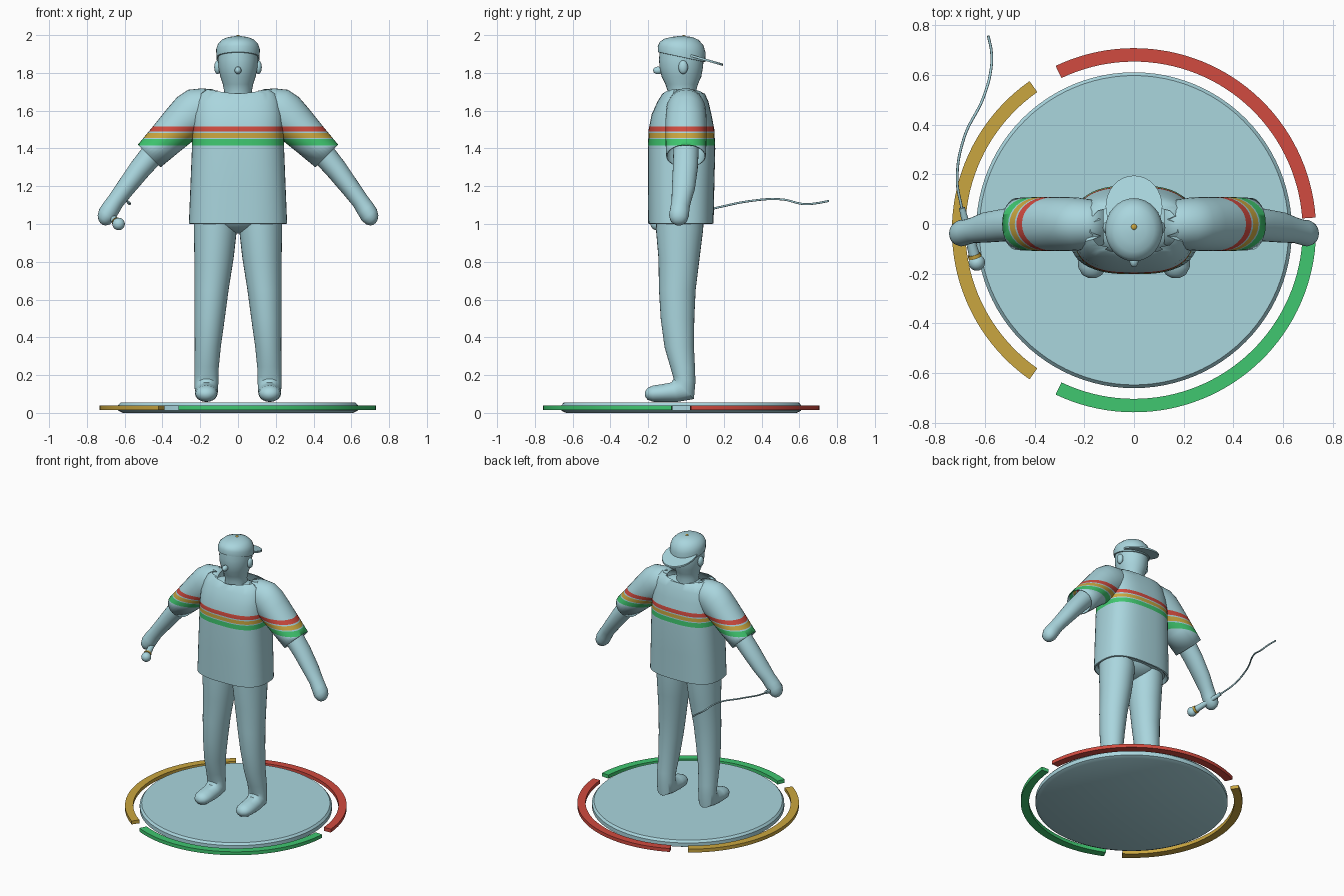
import bpy, bmesh, math
from mathutils import Vector


def material(name, rgb):
    m = bpy.data.materials.new(name)
    m.diffuse_color = (*rgb, 1)
    return m


BLUE = material("pale_blue", (0.40, 0.67, 0.73))
RED = material("red", (0.64, 0.07, 0.05))
GOLD = material("gold", (0.59, 0.38, 0.05))
GREEN = material("green", (0.05, 0.57, 0.16))
STRIPES = [(1.489, 1.516, 1), (1.456, 1.481, 2), (1.416, 1.449, 3)]


def ring(c, a, b, tx=0, ty=0, n=32, p=1.0):
    """Oval section: half width a, half depth b, tilted by tx / ty degrees."""
    tx, ty = math.radians(tx), math.radians(ty)
    u = Vector((math.cos(tx), 0, math.sin(tx))) * a
    v = Vector((0, math.cos(ty), math.sin(ty))) * b
    pts = []
    for i in range(n):
        t = 2 * math.pi * i / n
        cs, sn = math.cos(t), math.sin(t)
        pts.append(Vector(c) + u * math.copysign(abs(cs) ** p, cs)
                   + v * math.copysign(abs(sn) ** p, sn))
    return pts


def skin(name, rings, mat=BLUE, caps=(True, True), mirror=False, striped=False,
         angle=40, shell=0):
    """Join a list of equal-length sections into one surface."""
    bm = bmesh.new()
    loops = [[bm.verts.new(q) for q in r] for r in rings]
    n = len(loops[0])
    for lo, hi in zip(loops, loops[1:]):
        for i in range(n):
            j = (i + 1) % n
            bm.faces.new((lo[i], lo[j], hi[j], hi[i]))
    for use, loop in zip(caps, (loops[0], loops[-1])):
        if use:
            bm.faces.new(loop)
    bmesh.ops.recalc_face_normals(bm, faces=bm.faces[:])
    if striped:  # cut level bands and colour them by height
        for lo, hi, _ in STRIPES:
            for z in (lo, hi):
                bmesh.ops.bisect_plane(bm, geom=bm.verts[:] + bm.edges[:] + bm.faces[:],
                                       plane_co=(0, 0, z), plane_no=(0, 0, 1))
        for f in bm.faces:
            z = f.calc_center_median().z
            for lo, hi, k in STRIPES:
                if lo < z < hi:
                    f.material_index = k
    me = bpy.data.meshes.new(name)
    bm.to_mesh(me)
    bm.free()
    for m in ([BLUE, RED, GOLD, GREEN] if striped else [mat]):
        me.materials.append(m)
    me.polygons.foreach_set("use_smooth", [True] * len(me.polygons))
    me.set_sharp_from_angle(angle=math.radians(angle))
    ob = bpy.data.objects.new(name, me)
    bpy.context.collection.objects.link(ob)
    if shell:
        ob.modifiers.new("thickness", 'SOLIDIFY').thickness = shell
    if mirror:
        ob.modifiers.new("mirror", 'MIRROR').use_mirror_merge = False
    return ob


def ball(name, c, r, mat=BLUE, mirror=False, n=24):
    """Ellipsoid with radii r."""
    rows = []
    for i in range(13):
        t = math.pi * (0.02 + 0.96 * i / 12)
        k = math.sin(t)
        rows.append(ring((c[0], c[1], c[2] - r[2] * math.cos(t)), r[0] * k, r[1] * k, n=n))
    return skin(name, rows, mat, mirror=mirror)


def rod(name, a, b, r0, r1, mat=BLUE):
    """Straight tapered rod from a to b."""
    a, b = Vector(a), Vector(b)
    q = (b - a).to_track_quat('Z', 'Y')
    rows = [[c + q @ p for p in ring((0, 0, 0), r, r, n=20)] for c, r in ((a, r0), (b, r1))]
    return skin(name, rows, mat)


# Round stand and the three coloured arcs around it
CY = -0.025
skin("stand", [ring((0, CY, z), r, r, n=96) for r, z in
               ((0.61, 0.0), (0.635, 0.012), (0.635, 0.04), (0.622, 0.055))])
for name, a0, a1, mat in (("red_arc", 4, 115.5, RED), ("gold_arc", 125, 235, GOLD),
                          ("green_arc", 244.5, 356, GREEN)):
    rows = []
    for i in range(41):
        t = math.radians(a0 + (a1 - a0) * i / 40)
        rows.append([Vector((r * math.cos(t), CY + r * math.sin(t), z)) for r, z in
                     ((0.678, 0.015), (0.732, 0.015), (0.732, 0.04), (0.678, 0.04))])
    skin(name, rows, mat)

# Legs bending into rounded feet
LEG = [(0.120, -0.030, 1.10, 0.114, 0.125, 0), (0.120, -0.034, 0.97, 0.114, 0.125, 0),
       (0.127, -0.037, 0.82, 0.104, 0.109, 0), (0.140, -0.046, 0.65, 0.090, 0.097, 0),
       (0.150, -0.045, 0.50, 0.080, 0.089, 0), (0.160, -0.036, 0.35, 0.069, 0.078, 0),
       (0.166, -0.018, 0.24, 0.064, 0.066, -4), (0.167, -0.010, 0.18, 0.063, 0.062, -15),
       (0.167, -0.012, 0.127, 0.062, 0.076, -45), (0.167, -0.060, 0.110, 0.060, 0.054, -72),
       (0.168, -0.120, 0.105, 0.060, 0.047, -83), (0.168, -0.175, 0.102, 0.056, 0.043, -90),
       (0.168, -0.204, 0.101, 0.040, 0.031, -90), (0.168, -0.218, 0.100, 0.014, 0.011, -90)]
skin("legs", [ring((x, y, z), a, b, 0, t) for x, y, z, a, b, t in LEG], mirror=True)
ball("pelvis", (0, -0.035, 1.05), (0.21, 0.14, 0.10))

# Shirt body with a jagged collar
BODY = [(1.02, 0.235, -0.175, 0.12), (1.00, 0.252, -0.194, 0.138), (1.003, 0.260, -0.20, 0.146),
        (1.20, 0.252, -0.202, 0.15), (1.40, 0.244, -0.202, 0.155), (1.50, 0.242, -0.198, 0.15),
        (1.58, 0.238, -0.182, 0.135), (1.65, 0.225, -0.150, 0.118), (1.69, 0.205, -0.125, 0.10)]
rows = [ring((0, (f + b) / 2, z), w, (b - f) / 2, n=48, p=0.72) for z, w, f, b in BODY]
collar = ring((0, -0.015, 1.687), 0.175, 0.105, n=48, p=0.85)
for i, q in enumerate(collar):
    side = abs(math.cos(2 * math.pi * i / 48))
    q.z += 0.028 * side
    if i % 4 == 2:
        q.x *= 0.78
rows.append(collar)
skin("shirt_body", rows, caps=(True, False), striped=True)
ball("chest", (0, -0.015, 1.60), (0.20, 0.115, 0.085), n=32)

# Open sleeves, continuing the stripes
SLEEVE = [(0.12, 1.62, 0.090, 0.085, 88), (0.17, 1.615, 0.105, 0.098, 80),
          (0.215, 1.60, 0.121, 0.105, 66), (0.25, 1.575, 0.121, 0.108, 54),
          (0.29, 1.54, 0.111, 0.109, 45), (0.38, 1.45, 0.097, 0.109, 45),
          (0.47, 1.36, 0.085, 0.105, 45)]
skin("sleeves", [ring((x, 0, z), a, b, t) for x, z, a, b, t in SLEEVE],
     caps=(False, False), mirror=True, striped=True, shell=0.006)

# Arms with mitten hands
ARM = [(0.30, 0.0, 1.54, 0.068, 0.068, 45), (0.44, 0.0, 1.385, 0.064, 0.067, 42),
       (0.52, -0.004, 1.29, 0.058, 0.066, 40), (0.60, -0.014, 1.185, 0.050, 0.061, 38),
       (0.645, -0.024, 1.125, 0.046, 0.052, 38), (0.675, -0.033, 1.080, 0.049, 0.051, 38),
       (0.695, -0.037, 1.048, 0.050, 0.053, 38), (0.711, -0.038, 1.022, 0.040, 0.045, 36),
       (0.719, -0.038, 1.006, 0.024, 0.028, 36), (0.722, -0.038, 1.000, 0.008, 0.010, 36)]
skin("arms", [ring((x, y, z), a, b, t, n=28) for x, y, z, a, b, t in ARM], mirror=True)

# Head, ears and nose
HEAD = [(1.64, -0.02, 0.078, 0.076), (1.70, -0.022, 0.073, 0.074), (1.74, -0.023, 0.080, 0.086),
        (1.78, -0.024, 0.094, 0.105), (1.83, -0.025, 0.104, 0.115), (1.87, -0.025, 0.106, 0.118),
        (1.92, -0.025, 0.104, 0.114)]
skin("head", [ring((0, y, z), a, b) for z, y, a, b in HEAD])
ball("ears", (0.108, -0.015, 1.83), (0.018, 0.025, 0.036), mirror=True)
ball("nose", (0, -0.148, 1.813), (0.018, 0.026, 0.020))

# Cap worn backwards, with brim and button
CAP = [(1.883, 0.110, 0.123, -12), (1.884, 0.114, 0.128, -12), (1.925, 0.116, 0.128, -8),
       (1.955, 0.106, 0.116, -5), (1.978, 0.082, 0.090, -2), (1.990, 0.050, 0.055, 0),
       (1.995, 0.015, 0.016, 0)]
skin("cap", [ring((0, -0.023, z), a, b, 0, t) for z, a, b, t in CAP])
skin("cap_brim", [ring((0, 0.07, z), 0.114, 0.13, 0, -16) for z in (1.873, 1.885)])
ball("cap_button", (0, -0.012, 1.993), (0.012, 0.012, 0.007), GOLD)

# Microphone held in the hand, with its trailing cable
ball("microphone_head", (-0.632, -0.155, 1.0), (0.033, 0.033, 0.033))
rod("microphone_band", (-0.639, -0.135, 1.007), (-0.643, -0.122, 1.010), 0.027, 0.026, GOLD)
rod("microphone_handle", (-0.643, -0.122, 1.010), (-0.692, 0.065, 1.062), 0.022, 0.012)
cable = bpy.data.curves.new("cable", 'CURVE')
cable.dimensions = '3D'
cable.bevel_depth = 0.0055
cable.bevel_resolution = 2
path = [(-0.692, 0.06, 1.06), (-0.711, 0.18, 1.09), (-0.682, 0.35, 1.123), (-0.605, 0.51, 1.13),
        (-0.574, 0.63, 1.105), (-0.573, 0.69, 1.11), (-0.586, 0.757, 1.122)]
sp = cable.splines.new('BEZIER')
sp.bezier_points.add(len(path) - 1)
for bp, co in zip(sp.bezier_points, path):
    bp.co = co
    bp.handle_left_type = bp.handle_right_type = 'AUTO'
cable.use_fill_caps = True
cable.materials.append(BLUE)
bpy.context.collection.objects.link(bpy.data.objects.new("cable", cable))
